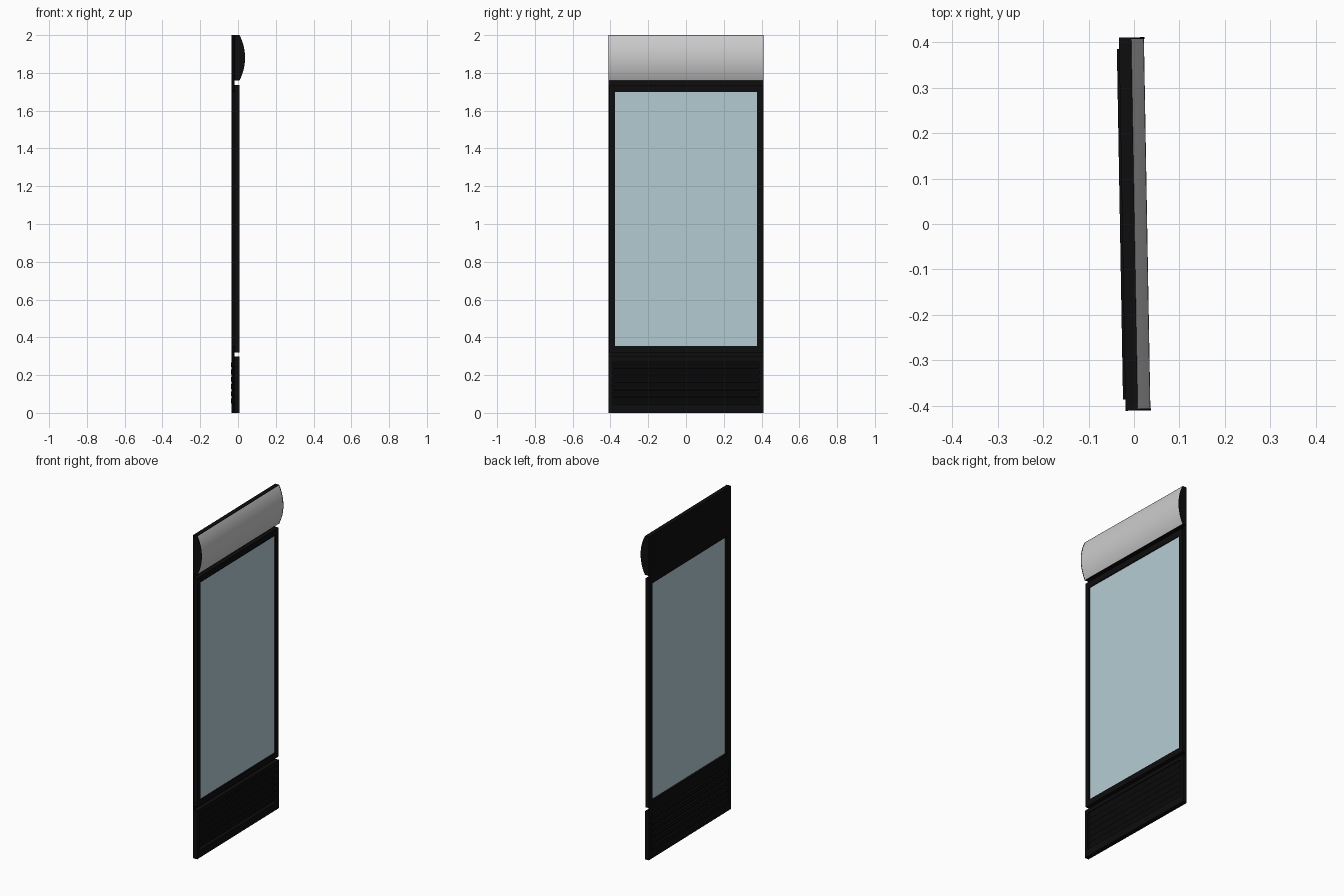
import bpy, bmesh, math
from mathutils import Matrix

if "Cube" in bpy.data.objects:
    bpy.data.objects.remove(bpy.data.objects["Cube"])

TURN = Matrix.Rotation(math.radians(1.0), 4, 'Z')  # whole door stands slightly turned
BACK, FRONT = -0.026, 0.001
HALF = 0.411


def material(name, color):
    m = bpy.data.materials.new(name)
    m.diffuse_color = color
    m.use_nodes = True
    m.node_tree.nodes["Principled BSDF"].inputs["Base Color"].default_value = m.diffuse_color
    return m


black = material("black_plastic", (0.004, 0.004, 0.004, 1))
glass = material("pale_glass", (0.45, 0.6, 0.64, 1))


def finish(name, bm, mat=None):
    bmesh.ops.recalc_face_normals(bm, faces=bm.faces)
    me = bpy.data.meshes.new(name)
    bm.to_mesh(me)
    bm.free()
    ob = bpy.data.objects.new(name, me)
    bpy.context.collection.objects.link(ob)
    ob.matrix_world = TURN
    if mat:
        me.materials.append(mat)
    return ob


def add_box(bm, x, y, z, tilt=0.0):
    size = [b - a for a, b in (x, y, z)]
    mid = [(a + b) / 2 for a, b in (x, y, z)]
    m = Matrix.Translation(mid) @ Matrix.Rotation(tilt, 4, 'Y') @ Matrix.Diagonal((*size, 1))
    bmesh.ops.create_cube(bm, size=1, matrix=m)


def box(name, x, y, z, mat=None):
    bm = bmesh.new()
    add_box(bm, x, y, z)
    return finish(name, bm, mat)


def frame(name, x, half, z, inner_half, inner_z, mat):
    """Rectangular ring with an opening, extruded along x."""
    bm = bmesh.new()
    rings = []
    for px in x:
        for h, (a, b) in ((half, z), (inner_half, inner_z)):
            rings.append([bm.verts.new((px, s * h, q)) for s, q in ((-1, a), (1, a), (1, b), (-1, b))])
    for r, s in ((0, 1), (1, 3), (3, 2), (2, 0)):
        for i in range(4):
            j = (i + 1) % 4
            bm.faces.new((rings[r][i], rings[r][j], rings[s][j], rings[s][i]))
    return finish(name, bm, mat)


def extrude_profile(name, pts, y0, y1, mat=None):
    bm = bmesh.new()
    f = bm.faces.new([bm.verts.new((x, y0, z)) for x, z in pts])
    ext = bmesh.ops.extrude_face_region(bm, geom=[f])
    verts = [v for v in ext["geom"] if isinstance(v, bmesh.types.BMVert)]
    bmesh.ops.translate(bm, verts=verts, vec=(0, y1 - y0, 0))
    return finish(name, bm, mat)


# Thin full-height backing that bridges the gaps above and below the door
frame("backing_sheet", (BACK, BACK + 0.001), HALF, (0.28, 1.78), 0.377, (0.353, 1.702), black)

# Door frame and its glass pane
frame("door_frame", (BACK + 0.001, FRONT - 0.001), 0.406, (0.32, 1.737), 0.375, (0.355, 1.70), black)
box("glass_pane", (-0.012, -0.006), (-0.376, 0.376), (0.354, 1.701), glass)

# Lower grille: surround with tilted slats
frame("grille_surround", (BACK, FRONT), HALF, (0, 0.298), 0.387, (0.045, 0.275), black)
bm = bmesh.new()
COUNT = 6
pitch = 0.23 / COUNT
for i in range(COUNT):
    z = 0.045 + pitch * (i + 0.5)
    add_box(bm, (-0.018, -0.012), (-0.386, 0.386), (z - 0.022, z + 0.022), math.radians(24))
    # rear lip of each slat
    add_box(bm, (-0.031, -0.016), (-0.386, 0.386), (z - 0.014, z + 0.012))
finish("grille_slats", bm, black)

# Header housing with curved light canopy and end caps
box("header_housing", (BACK, FRONT), (-HALF, HALF), (1.76, 2.0), black)


def arc(bulge, z0, z1, n=20):
    half = (z1 - z0) / 2
    r = (half * half + bulge * bulge) / (2 * bulge)
    a = math.asin(half / r)
    return [(FRONT + bulge - r + r * math.cos(t), (z0 + z1) / 2 + r * math.sin(t))
            for t in (-a + 2 * a * i / n for i in range(n + 1))]


canopy = extrude_profile("light_canopy", arc(0.028, 1.761, 1.998), -HALF + 0.004, HALF - 0.004)
for side, s in (("front", -1), ("rear", 1)):
    extrude_profile("canopy_cap_" + side, arc(0.029, 1.76, 2.0), s * (HALF - 0.004), s * HALF, black)

bpy.ops.object.select_all(action='DESELECT')
canopy.select_set(True)
bpy.context.view_layer.objects.active = canopy
bpy.ops.object.shade_smooth_by_angle(angle=math.radians(30))
